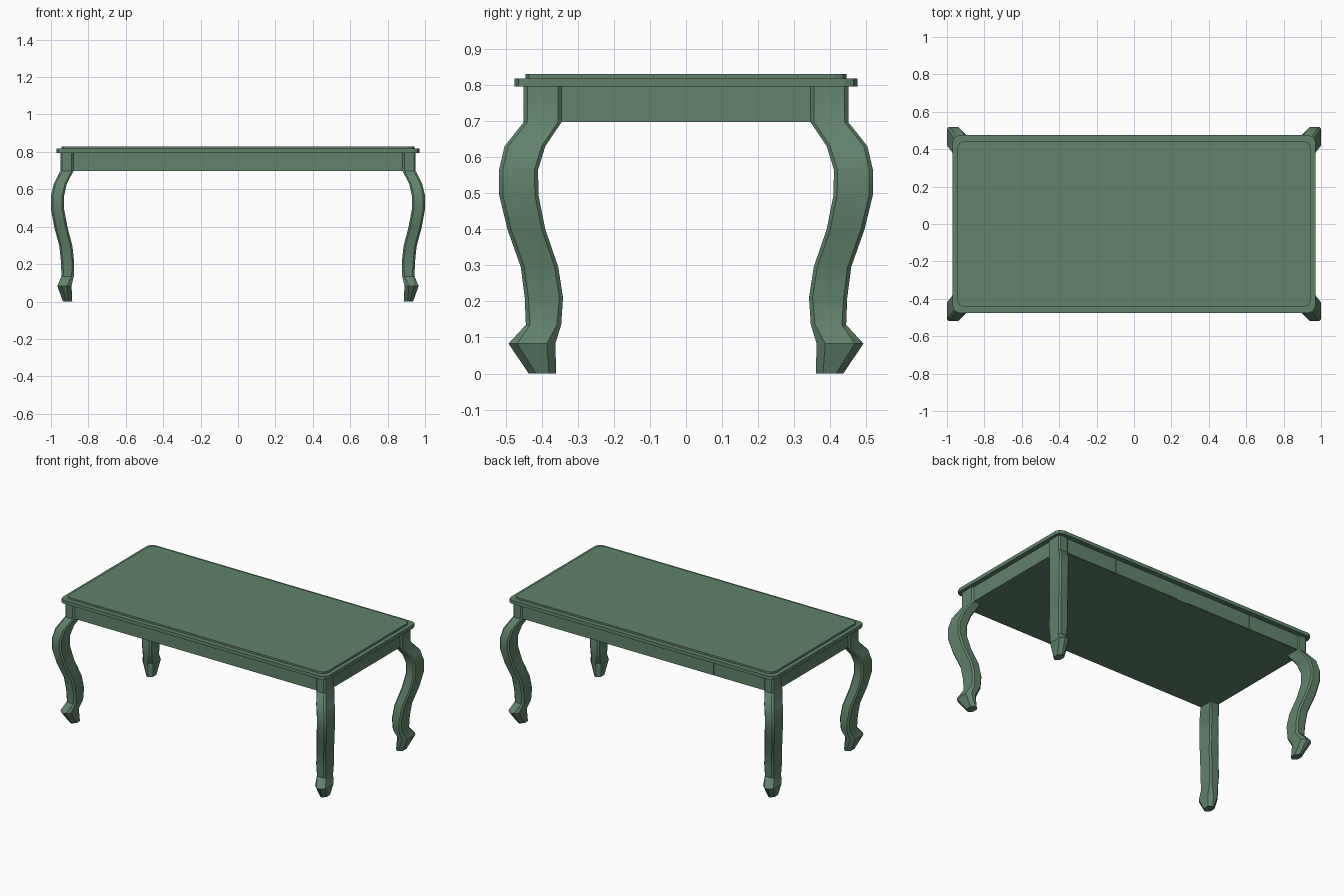
import bpy, bmesh, math

if "Cube" in bpy.data.objects:
    bpy.data.objects.remove(bpy.data.objects["Cube"])

wood = bpy.data.materials.new("green paint")
wood.diffuse_color = (0.12, 0.23, 0.15, 1)
wood.use_nodes = True
wood.node_tree.nodes["Principled BSDF"].inputs["Base Color"].default_value = wood.diffuse_color


def finish(bm, name):
    bmesh.ops.recalc_face_normals(bm, faces=bm.faces)
    me = bpy.data.meshes.new(name)
    bm.to_mesh(me)
    bm.free()
    ob = bpy.data.objects.new(name, me)
    bpy.context.collection.objects.link(ob)
    me.materials.append(wood)
    return ob


def box(name, x0, x1, y0, y1, z0, z1, corner=0):
    """Box whose upright edges may be rounded."""
    bm = bmesh.new()
    bmesh.ops.create_cube(bm, size=1)
    for v in bm.verts:
        v.co = ((x0 + x1) / 2 + v.co.x * (x1 - x0),
                (y0 + y1) / 2 + v.co.y * (y1 - y0),
                (z0 + z1) / 2 + v.co.z * (z1 - z0))
    if corner:
        up = [e for e in bm.edges
              if abs(e.verts[0].co.z - e.verts[1].co.z) > 1e-4]
        bmesh.ops.bevel(bm, geom=up, offset=corner, segments=2,
                        profile=0.5, affect='EDGES')
    return finish(bm, name)


# Stepped table top
box("top_lower_board", -0.97, 0.97, -0.475, 0.475, 0.795, 0.818, 0.035)
box("top_upper_board", -0.943, 0.943, -0.445, 0.445, 0.818, 0.83, 0.035)

# Solid apron box under the top
box("apron", -0.94, 0.94, -0.44, 0.44, 0.697, 0.796)

# Drawer fronts on the back, split by a narrow centre post
for s, side in ((-1, "left"), (1, "right")):
    for i, (a, b) in enumerate(((0.04, 0.511), (0.514, 0.885))):
        x0, x1 = sorted((s * a, s * b))
        box(f"drawer_front_{side}_{i + 1}", x0, x1, 0.438, 0.443, 0.70, 0.795)

# Curved leg: z, outer y, inner y, outer x, inner x, corner chamfer
LEG = [
    (0.796, 0.450, 0.345, 0.950, 0.880, 0.010),
    (0.697, 0.450, 0.345, 0.950, 0.880, 0.010),
    (0.630, 0.503, 0.390, 0.985, 0.915, 0.010),
    (0.565, 0.518, 0.410, 1.000, 0.930, 0.010),
    (0.495, 0.518, 0.409, 1.000, 0.930, 0.010),
    (0.400, 0.495, 0.390, 0.983, 0.912, 0.010),
    (0.295, 0.458, 0.354, 0.955, 0.885, 0.010),
    (0.210, 0.447, 0.341, 0.946, 0.876, 0.010),
    (0.135, 0.444, 0.346, 0.944, 0.878, 0.012),
    (0.083, 0.492, 0.362, 0.966, 0.890, 0.024),
    (0.000, 0.436, 0.360, 0.936, 0.886, 0.020),
]


def leg(name, sx, sy):
    bm = bmesh.new()
    rings = []
    for z, yo, yi, xo, xi, c in LEG:
        pts = [(xi + c, yi), (xo - c, yi), (xo, yi + c), (xo, yo - c),
               (xo - c, yo), (xi + c, yo), (xi, yo - c), (xi, yi + c)]
        rings.append([bm.verts.new((sx * x, sy * y, z)) for x, y in pts])
    for a, b in zip(rings, rings[1:]):
        for i in range(8):
            j = (i + 1) % 8
            bm.faces.new((a[i], a[j], b[j], b[i]))
    bm.faces.new(rings[0])
    bm.faces.new(rings[-1])
    ob = finish(bm, name)
    bpy.ops.object.select_all(action='DESELECT')
    ob.select_set(True)
    bpy.context.view_layer.objects.active = ob
    bpy.ops.object.shade_smooth_by_angle(angle=math.radians(30))


for sx, a in ((-1, "left"), (1, "right")):
    for sy, b in ((-1, "front"), (1, "back")):
        leg(f"{b}_{a}_leg", sx, sy)
